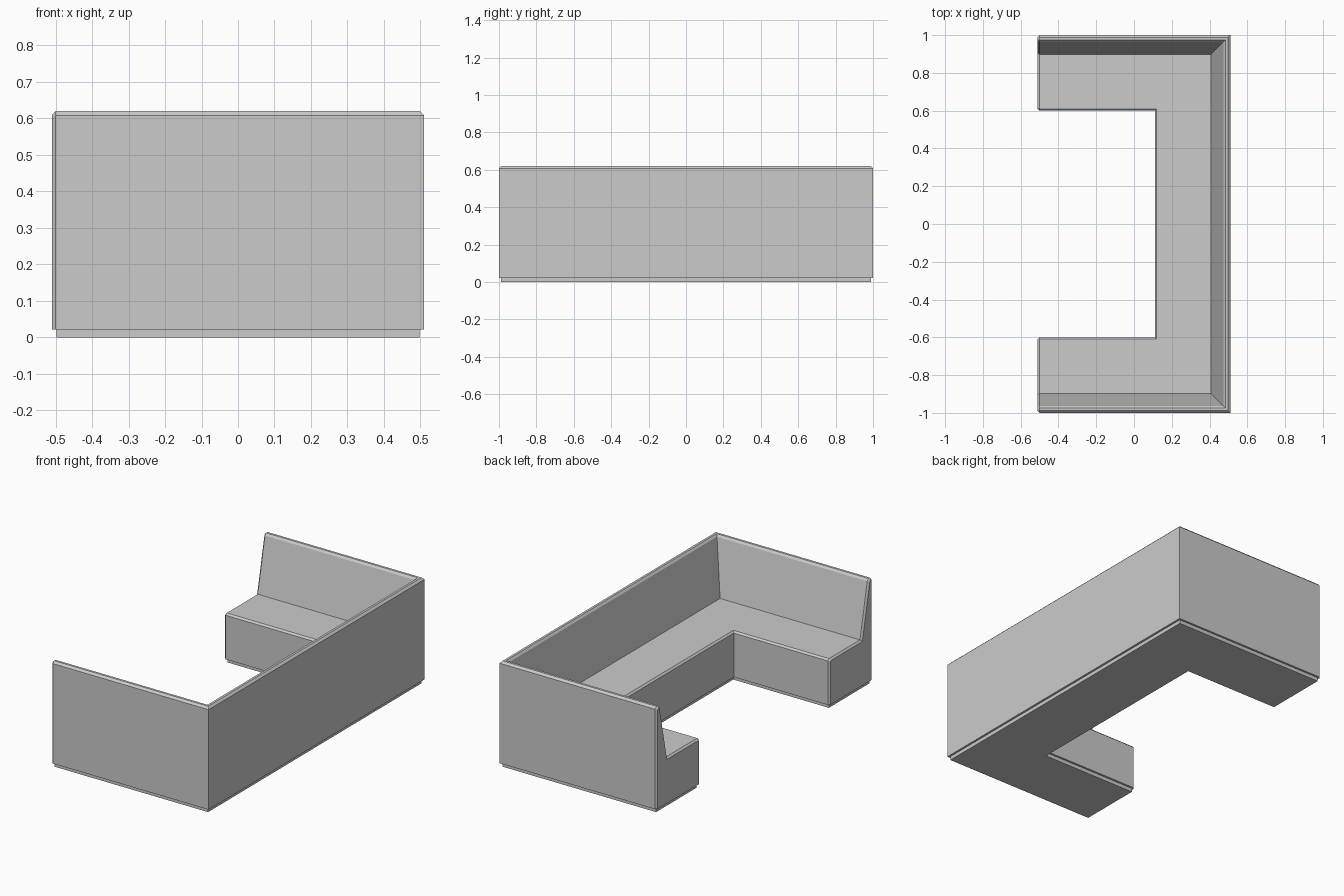
import bpy, bmesh
from mathutils import Vector

if "Cube" in bpy.data.objects:
    bpy.data.objects.remove(bpy.data.objects["Cube"])

HX, HY = 0.51, 1.0  # half extents of the outer shell


def inset(profile, t):
    """Shrink a profile by t, keeping its bottom edge (last to first point) level."""
    n = len(profile)
    lines = []
    for i in range(n):
        a, b = Vector(profile[i]), Vector(profile[(i + 1) % n])
        d = (b - a).normalized()
        normal = Vector((d.y, -d.x))  # inward for a clockwise loop
        lines.append((a + normal * (0 if i == n - 1 else t), d))
    out = []
    for i in range(n):
        (p, d), (q, e) = lines[i - 1], lines[i]
        s = (q - p).cross(e) / d.cross(e)
        out.append(tuple(p + d * s))
    return out


def u_sweep(name, profile, start_x, bevel=0.0):
    """Sweep a (depth from outer wall, height) profile round a mitred U."""
    half = []
    if bevel:
        half.append([(start_x, -HY + d, z) for d, z in inset(profile, bevel)])
    half.append([(start_x + bevel, -HY + d, z) for d, z in profile])
    half.append([(HX - d, -HY + d, z) for d, z in profile])
    rings = half + [[(x, -y, z) for x, y, z in r] for r in reversed(half)]
    bm = bmesh.new()
    vs = [[bm.verts.new(c) for c in r] for r in rings]
    n = len(profile)
    for a, b in zip(vs, vs[1:]):
        for i in range(n):
            j = (i + 1) % n
            bm.faces.new((a[i], a[j], b[j], b[i]))
    bm.faces.new(vs[0])
    bm.faces.new(vs[-1][::-1])
    bmesh.ops.recalc_face_normals(bm, faces=bm.faces)
    mesh = bpy.data.meshes.new(name)
    bm.to_mesh(mesh)
    bm.free()
    obj = bpy.data.objects.new(name, mesh)
    bpy.context.collection.objects.link(obj)
    return obj


# Upholstered seat with sloped backrest and chamfered edges
bench = [(0, 0.022), (0, 0.608), (0.012, 0.62), (0.026, 0.62), (0.036, 0.608),
         (0.103, 0.29), (0.39, 0.29), (0.40, 0.28), (0.40, 0.022)]
u_sweep("bench_seat_and_back", bench, -HX, bevel=0.01)

# Recessed plinth under the bench
plinth = [(0.012, 0), (0.012, 0.022), (0.388, 0.022), (0.388, 0)]
u_sweep("plinth", plinth, -0.498)
